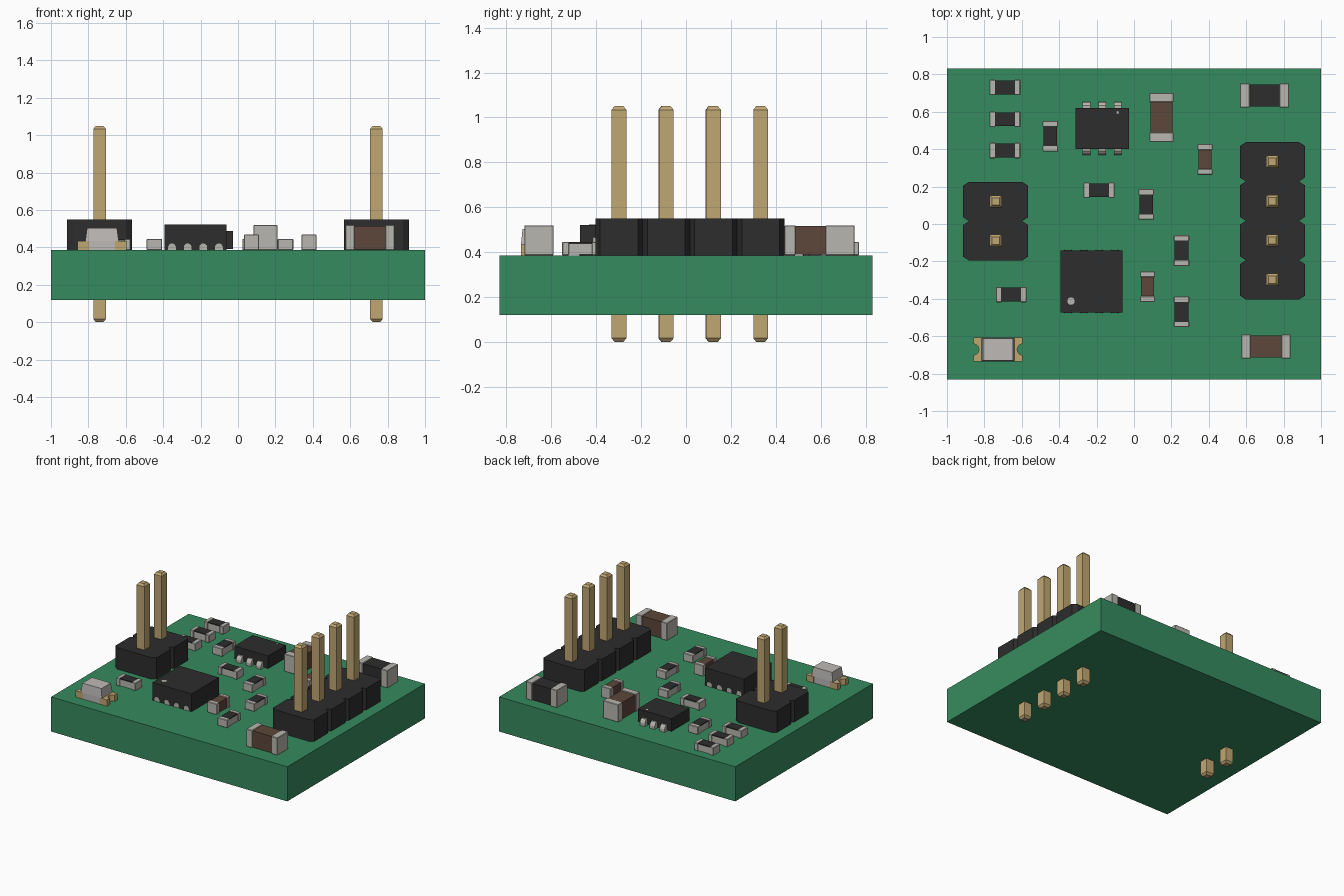
import bpy, bmesh, math
from mathutils import Matrix, Vector

if "Cube" in bpy.data.objects:
    bpy.data.objects.remove(bpy.data.objects["Cube"])

TOP = 0.385      # upper surface of the board


def material(name, rgb):
    m = bpy.data.materials.new(name)
    m.use_nodes = True
    m.diffuse_color = (*rgb, 1)
    m.node_tree.nodes["Principled BSDF"].inputs["Base Color"].default_value = (*rgb, 1)
    return m


GREEN = material("board green", (0.037, 0.258, 0.114))
BLACK = material("black plastic", (0.026, 0.026, 0.026))
SILVER = material("tinned metal", (0.48, 0.47, 0.43))
GOLD = material("gold plating", (0.527, 0.386, 0.171))
BROWN = material("brown ceramic", (0.109, 0.061, 0.042))
LENS = material("pale lens", (0.51, 0.49, 0.47))


def finish(name, bm, mat, loc=(0, 0, 0), turn=0.0):
    bmesh.ops.recalc_face_normals(bm, faces=bm.faces)
    me = bpy.data.meshes.new(name)
    bm.to_mesh(me)
    bm.free()
    me.materials.append(mat)
    ob = bpy.data.objects.new(name, me)
    ob.location = loc
    ob.rotation_euler.z = turn
    bpy.context.collection.objects.link(ob)
    return ob


def add_box(bm, x0, x1, y0, y1, z0, z1, bevel=0.0):
    mat = Matrix.Translation(((x0 + x1) / 2, (y0 + y1) / 2, (z0 + z1) / 2)) \
        @ Matrix.Diagonal((x1 - x0, y1 - y0, z1 - z0, 1))
    verts = bmesh.ops.create_cube(bm, size=1, matrix=mat)["verts"]
    if bevel:
        edges = list({e for v in verts for e in v.link_edges})
        bmesh.ops.bevel(bm, geom=edges, offset=bevel, segments=1, affect='EDGES')


def add_prism(bm, points, depth):
    """Extrude a closed outline of 3D points along the vector depth."""
    face = bm.faces.new([bm.verts.new(p) for p in points])
    out = bmesh.ops.extrude_face_region(bm, geom=[face])["geom"]
    bmesh.ops.translate(bm, vec=Vector(depth),
                        verts=[v for v in out if isinstance(v, bmesh.types.BMVert)])


def box(name, mat, *dims, loc=(0, 0, 0), turn=0.0, bevel=0.0):
    bm = bmesh.new()
    add_box(bm, *dims, bevel=bevel)
    return finish(name, bm, mat, loc, turn)


# Circuit board
box("circuit_board", GREEN, -1, 1, -0.832, 0.832, 0.12, TOP)


# Pin headers: a row of eight-sided blocks, each with a tapered square pin
def header(name, x, yc, count, pitch=0.2105):
    hx, hy, cx, cy = 0.174, pitch / 2, 0.032, 0.021
    blocks, pins = bmesh.new(), bmesh.new()
    for i in range(count):
        y = yc + (i - (count - 1) / 2) * pitch
        outline = [(hx, hy - cy), (hx - cx, hy), (cx - hx, hy), (-hx, hy - cy),
                   (-hx, cy - hy), (cx - hx, -hy), (hx - cx, -hy), (hx, cy - hy)]
        add_prism(blocks, [(x + a, y + b, TOP) for a, b in outline], (0, 0, 0.165))
        rings = []
        for z, h in ((0, 0.02), (0.016, 0.033), (1.034, 0.033), (1.05, 0.02)):
            rings.append([pins.verts.new((x + h * a, y + h * b, z))
                          for a, b in ((1, 1), (-1, 1), (-1, -1), (1, -1))])
        for lo, hi in zip(rings, rings[1:]):
            for k in range(4):
                j = (k + 1) % 4
                pins.faces.new((lo[k], lo[j], hi[j], hi[k]))
        pins.faces.new(rings[0])
        pins.faces.new(rings[-1])
    finish(name + "_housing", blocks, BLACK)
    finish(name + "_pins", pins, GOLD)


header("four_pin_header", 0.74, 0.017, 4)
header("two_pin_header", -0.74, 0.015, 2)


# Two-terminal chips: metal end caps around a body
def chip(name, x, y, upright, length, width, height, cap, body, top_only=False):
    loc, turn = (x, y, TOP), math.pi / 2 if upright else 0
    hl, hw, inset = length / 2, width / 2, 0.005
    caps = bmesh.new()
    for s in (-1, 1):
        a, b = sorted((s * hl, s * (hl - cap)))
        add_box(caps, a, b, -hw, hw, 0, height, bevel=0.003)
    finish(name + "_end_caps", caps, SILVER, loc, turn)
    core = (cap - hl - 0.002, hl - cap + 0.002, inset - hw, hw - inset)
    if top_only:
        box(name + "_core", SILVER, *core, 0.003, height - 0.009, loc=loc, turn=turn)
        box(name + "_top_film", BLACK, *core, height - 0.009, height - 0.001, loc=loc, turn=turn)
    else:
        box(name + "_body", body, *core, 0.004, height - 0.004, loc=loc, turn=turn)


small_resistors = [(-0.69, 0.73, 0), (-0.69, 0.56, 0), (-0.69, 0.393, 0),
                   (-0.447, 0.47, 1), (-0.187, 0.18, 0), (0.065, 0.105, 1),
                   (0.254, -0.142, 1), (0.254, -0.47, 1), (-0.657, -0.377, 0)]
for i, (x, y, up) in enumerate(small_resistors, 1):
    chip(f"small_resistor_{i}", x, y, up, 0.164, 0.083, 0.06, 0.031, BLACK, True)
for i, (x, y) in enumerate([(0.38, 0.345), (0.072, -0.335)], 1):
    chip(f"small_capacitor_{i}", x, y, 1, 0.164, 0.08, 0.083, 0.031, BROWN)
chip("large_capacitor_1", 0.147, 0.57, 1, 0.262, 0.13, 0.134, 0.05, BROWN)
chip("large_capacitor_2", 0.706, -0.655, 0, 0.264, 0.13, 0.134, 0.05, BROWN)
chip("large_resistor", 0.698, 0.687, 0, 0.262, 0.13, 0.134, 0.052, BLACK)


def dot(name, x, y, z, r):
    bm = bmesh.new()
    bmesh.ops.create_cone(bm, cap_ends=True, segments=16, radius1=r, radius2=r, depth=0.004,
                          matrix=Matrix.Translation((x, y, z)))
    finish(name, bm, SILVER)


# Six-lead chip with bent leads on front and back
box("six_lead_chip_body", BLACK, -0.312, -0.026, 0.402, 0.62, TOP + 0.006, 0.487)
leads = bmesh.new()
for x in (-0.254, -0.17, -0.087):
    for s in (-1, 1):
        bend = [(0.09, 0), (0.142, 0), (0.142, 0.022), (0.132, 0.04), (0.122, 0.048), (0.09, 0.048)]
        add_prism(leads, [(x - 0.021, 0.511 + s * a, TOP + b) for a, b in bend], (0.042, 0, 0))
finish("six_lead_chip_leads", leads, SILVER)
dot("six_lead_chip_mark", -0.087, 0.596, 0.487, 0.007)

# Square chip with round-topped contacts on front and back
box("square_chip_body", BLACK, -0.393, -0.062, -0.473, -0.142, TOP, 0.521)
pads = bmesh.new()
arc = [(0.021 * math.cos(math.pi * k / 8), 0.015 + 0.021 * math.sin(math.pi * k / 8))
       for k in range(9)]
for x in (-0.353, -0.269, -0.186, -0.102):
    for y, d in ((-0.473, -0.003), (-0.142, 0.003)):
        outline = [(-0.021, 0), (0.021, 0)] + arc
        add_prism(pads, [(x + a, y, TOP + b) for a, b in outline], (0, d, 0))
finish("square_chip_contacts", pads, SILVER)
dot("square_chip_mark", -0.337, -0.412, 0.521, 0.02)

# Indicator light: notched gold ends, pale base and tapered lens
lx, ly = -0.727, -0.671
ends = bmesh.new()
for s in (-1, 1):
    notch = [(0.132 - 0.03 * math.sin(math.pi * k / 8), 0.03 * math.cos(math.pi * k / 8))
             for k in range(9)]
    outline = [(0.07, 0.065), (0.132, 0.065)] + notch + [(0.132, -0.065), (0.07, -0.065)]
    add_prism(ends, [(lx + s * a, ly + b, TOP) for a, b in outline], (0, 0, 0.048))
finish("indicator_end_contacts", ends, GOLD)
box("indicator_base", LENS, -0.089, 0.089, -0.064, 0.064, 0, 0.05, loc=(lx, ly, TOP))
lens = bmesh.new()
add_box(lens, -0.089, 0.089, -0.064, 0.064, 0.05, 0.118)
for v in lens.verts:
    if v.co.z > 0.1:
        v.co.x *= 0.9
        v.co.y *= 0.9
finish("indicator_lens", lens, LENS, (lx, ly, TOP))
